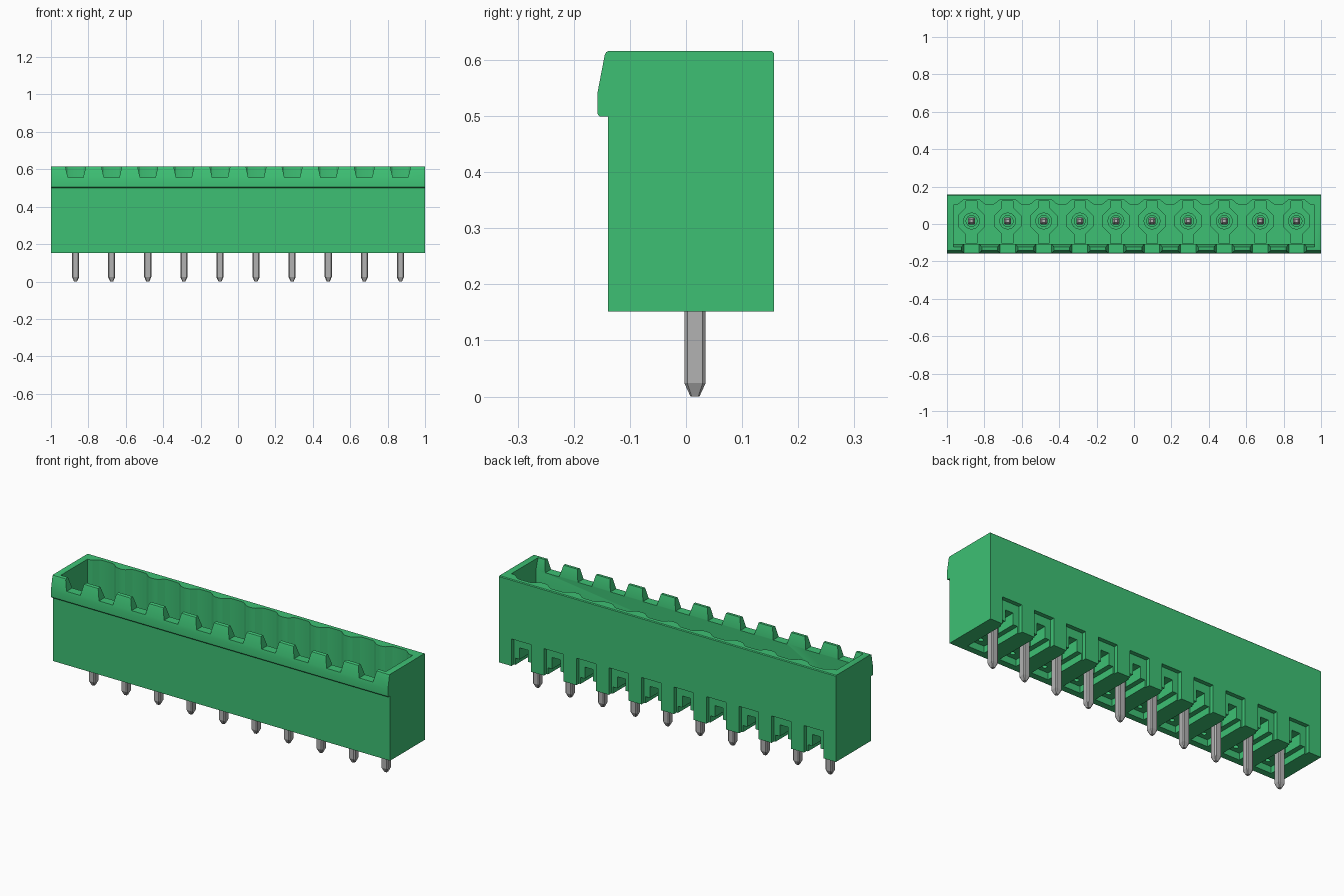
import bpy, bmesh, math
from mathutils import Vector

if "Cube" in bpy.data.objects:
    bpy.data.objects.remove(bpy.data.objects["Cube"], do_unlink=True)

PINS = 10
PITCH = 0.193
PIN_Y = 0.016
FLOOR = 0.32
XS = [(i - (PINS - 1) / 2) * PITCH for i in range(PINS)]


def material(name, color, metallic=0.0):
    m = bpy.data.materials.new(name)
    m.use_nodes = True
    m.diffuse_color = color
    bsdf = m.node_tree.nodes["Principled BSDF"]
    bsdf.inputs["Base Color"].default_value = color
    return m


GREEN = material("green plastic", (0.047, 0.527, 0.174, 1))
GREY = material("grey metal", (0.45, 0.45, 0.45, 1))


def prism(bm, pts, axis, lo, hi):
    """Extrude a 2D outline along x (points y,z), y (points x,z) or z (points x,y)."""
    def place(p, d):
        return {"x": (d, p[0], p[1]), "y": (p[0], d, p[1]), "z": (p[0], p[1], d)}[axis]
    a = [bm.verts.new(place(p, lo)) for p in pts]
    b = [bm.verts.new(place(p, hi)) for p in pts]
    bm.faces.new(a)
    bm.faces.new(b[::-1])
    n = len(pts)
    for i in range(n):
        bm.faces.new((a[i], b[i], b[(i + 1) % n], a[(i + 1) % n]))


def box(bm, x0, x1, y0, y1, z0, z1):
    prism(bm, [(x0, y0), (x1, y0), (x1, y1), (x0, y1)], "z", z0, z1)


def circle(x, y, r, n, turn=0.0):
    return [(x + r * math.cos(turn + math.tau * k / n),
             y + r * math.sin(turn + math.tau * k / n)) for k in range(n)]


def finish(bm, name, mat):
    bmesh.ops.recalc_face_normals(bm, faces=bm.faces)
    me = bpy.data.meshes.new(name)
    bm.to_mesh(me)
    bm.free()
    me.materials.append(mat)
    ob = bpy.data.objects.new(name, me)
    bpy.context.collection.objects.link(ob)
    return ob


def activate(ob):
    bpy.ops.object.select_all(action="DESELECT")
    ob.select_set(True)
    bpy.context.view_layer.objects.active = ob


def carve(target, build):
    """Subtract the solids made by build(bm)."""
    bm = bmesh.new()
    build(bm)
    cutter = finish(bm, "cutter", GREEN)
    cutter.hide_render = True
    activate(target)
    mod = target.modifiers.new("carve", "BOOLEAN")
    mod.operation = "DIFFERENCE"
    mod.solver = "EXACT"
    mod.object = cutter
    bpy.ops.object.modifier_apply(modifier=mod.name)
    bpy.data.objects.remove(cutter, do_unlink=True)


# Housing: side profile with the latching lip along the front
bm = bmesh.new()
prism(bm, [(-0.139, 0.152), (0.157, 0.152), (0.157, 0.612), (0.153, 0.616),
           (-0.137, 0.616), (-0.142, 0.614), (-0.145, 0.608), (-0.158, 0.54),
           (-0.158, 0.504), (-0.154, 0.499), (-0.139, 0.499)], "x", -1, 1)
housing = finish(bm, "housing", GREEN)


# Open cavity with a scalloped back wall
def cavity(bm):
    pts = [(-0.965, -0.107), (0.965, -0.107), (0.965, 0.102)]
    for x in reversed(XS):
        for t in (0.45, 0.36, 0.29, 0.22, 0.15, -0.15, -0.22, -0.29, -0.36, -0.45):
            s = min(1, max(0, (0.42 - abs(t)) / 0.25))
            pts.append((x + t * PITCH, 0.102 + 0.03 * s * s * (3 - 2 * s)))
    pts.append((-0.965, 0.102))
    prism(bm, pts, "z", FLOOR, 0.8)


# Trapezoid notches in the front rim
def notches(bm):
    for x in XS:
        prism(bm, [(x - 0.041, 0.556), (x + 0.041, 0.556),
                   (x + 0.060, 0.64), (x - 0.060, 0.64)], "y", -0.3, -0.05)


# Steep chamfer on the inside of the front rim
def rim_chamfer(bm):
    prism(bm, [(-0.10, 0.55), (-0.107, 0.56), (-0.128, 0.63), (-0.10, 0.63)],
          "x", -0.965, 0.965)


# Shallow floor channels and octagonal seats round the contacts
def floor_channels(bm):
    for x in XS:
        box(bm, x - 0.029, x + 0.029, -0.104, 0.122, FLOOR - 0.012, FLOOR + 0.01)


def floor_seats(bm):
    for x in XS:
        prism(bm, circle(x, PIN_Y, 0.076, 8, math.pi / 8), "z", FLOOR - 0.012, FLOOR + 0.01)


# Underside: wide slots, deeper back openings, framed recesses and vent holes
def under_slots(bm):
    for x in XS:
        box(bm, x - 0.05, x + 0.05, -0.105, 0.3, 0.1, 0.188)


def back_openings(bm):
    for x in XS:
        box(bm, x - 0.024, x + 0.024, 0.03, 0.3, 0.1, 0.25)


def back_recesses(bm):
    for x in XS:
        box(bm, x - 0.058, x + 0.058, 0.135, 0.3, 0.1, 0.297)


def vent_holes(bm):
    for x in XS:
        prism(bm, circle(x, -0.07, 0.012, 12), "z", 0.1, 0.24)


for step in (cavity, notches, rim_chamfer, floor_channels, floor_seats,
             under_slots, back_openings, back_recesses, vent_holes):
    carve(housing, step)
activate(housing)
bpy.ops.object.shade_smooth_by_angle(angle=math.radians(25))

# Round collars on the cavity floor
bm = bmesh.new()
for x in XS:
    outer = circle(x, PIN_Y, 0.045, 24)
    inner = circle(x, PIN_Y, 0.029, 24)
    rings = [[bm.verts.new((p[0], p[1], z)) for p in ring]
             for ring, z in ((outer, FLOOR - 0.014), (outer, FLOOR + 0.012),
                             (inner, FLOOR + 0.012), (inner, FLOOR - 0.014))]
    for r in range(4):
        a, b = rings[r], rings[(r + 1) % 4]
        for k in range(24):
            j = (k + 1) % 24
            bm.faces.new((a[k], a[j], b[j], b[k]))
collars = finish(bm, "contact_collars", GREEN)
activate(collars)
bpy.ops.object.shade_smooth_by_angle(angle=math.radians(30))


# Contact pins: square rods with trimmed corners and tapered ends
def pin_ring(bm, x, half, z):
    c = half * 0.72
    outline = [(half, -c), (half, c), (c, half), (-c, half),
               (-half, c), (-half, -c), (-c, -half), (c, -half)]
    return [bm.verts.new((x + u, PIN_Y + v, z)) for u, v in outline]


for i, x in enumerate(XS):
    bm = bmesh.new()
    rings = [pin_ring(bm, x, h, z) for h, z in
             ((0.008, 0.0), (0.019, 0.024), (0.019, 0.495), (0.009, 0.53))]
    bm.faces.new(rings[0][::-1])
    bm.faces.new(rings[-1])
    for a, b in zip(rings, rings[1:]):
        for k in range(8):
            j = (k + 1) % 8
            bm.faces.new((a[k], a[j], b[j], b[k]))
    finish(bm, f"contact_pin_{i + 1}", GREY)
